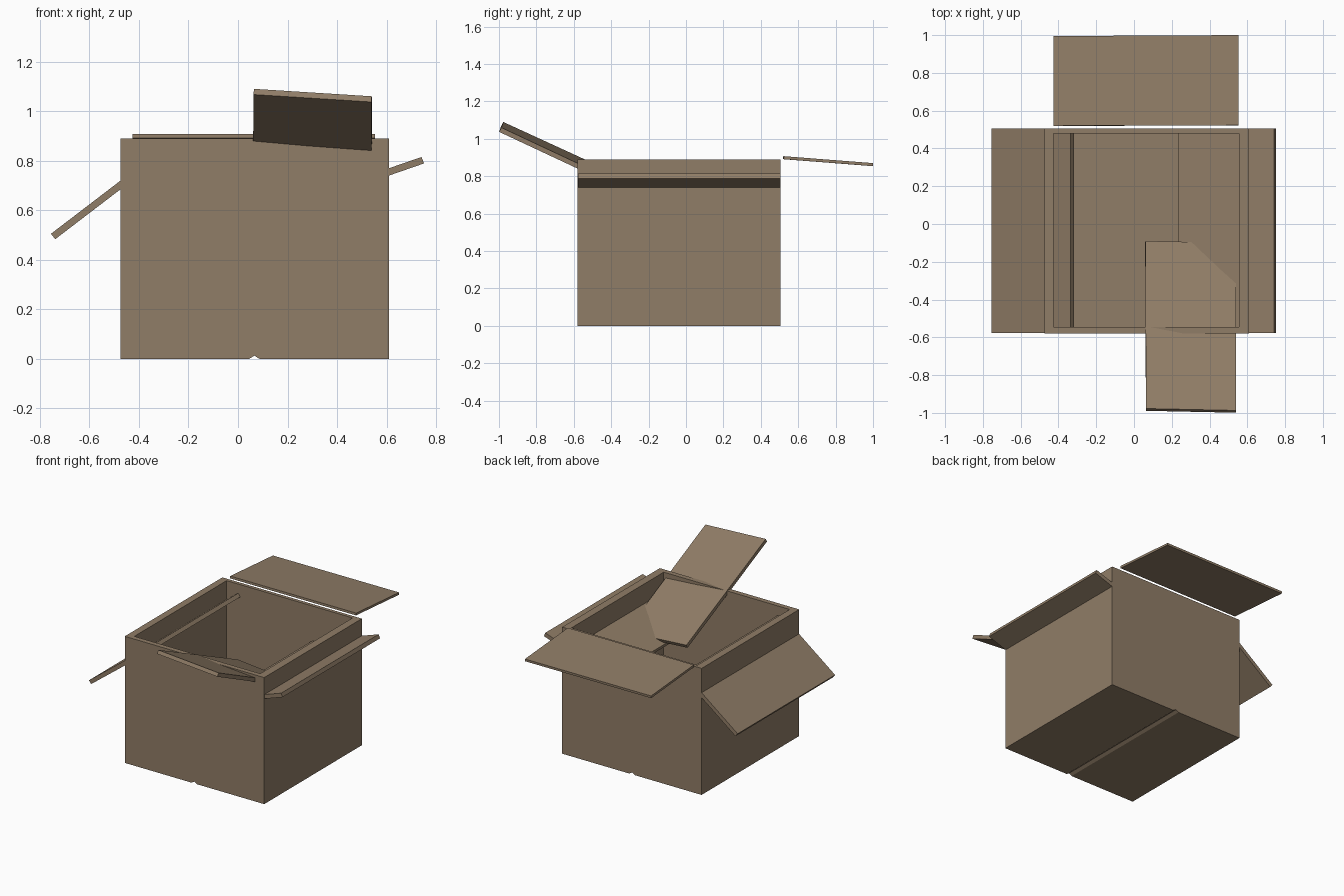
import bpy, bmesh
from mathutils import Vector

if "Cube" in bpy.data.objects:
    bpy.data.objects.remove(bpy.data.objects["Cube"])

cardboard = bpy.data.materials.new("cardboard_brown")
cardboard.diffuse_color = (0.28, 0.205, 0.135, 1)
cardboard.use_nodes = True
cardboard.node_tree.nodes["Principled BSDF"].inputs["Base Color"].default_value = cardboard.diffuse_color


def finish(bm, name):
    bmesh.ops.recalc_face_normals(bm, faces=bm.faces)
    mesh = bpy.data.meshes.new(name)
    bm.to_mesh(mesh)
    bm.free()
    mesh.materials.append(cardboard)
    obj = bpy.data.objects.new(name, mesh)
    bpy.context.collection.objects.link(obj)
    return obj


def plate(name, corners, offset):
    """Flat board: four top corners swept by an offset to the underside."""
    bm = bmesh.new()
    top = bm.faces.new([bm.verts.new(c) for c in corners])
    swept = bmesh.ops.extrude_face_region(bm, geom=[top], use_keep_orig=True)
    moved = [v for v in swept["geom"] if isinstance(v, bmesh.types.BMVert)]
    bmesh.ops.translate(bm, verts=moved, vec=Vector(offset))
    return finish(bm, name)


def side_flap(name, outer, inner, offset):
    """Flap running the depth of the box, from (x, z) outside to (x, z) inside."""
    y0, y1 = -0.578, 0.505
    (xa, za), (xb, zb) = outer, inner
    return plate(name, [(xa, y0, za), (xb, y0, zb), (xb, y1, zb), (xa, y1, za)], offset)


# Box body: end profile with a seam groove underneath, swept front to back
Y0, Y1, TOP, FLOOR = -0.58, 0.505, 0.89, 0.03
profile = [(-0.475, 0), (0.045, 0), (0.066, 0.013), (0.087, 0),
           (0.61, 0), (0.61, TOP), (-0.475, TOP)]
bm = bmesh.new()
end = bm.faces.new([bm.verts.new((x, Y0, z)) for x, z in profile])
swept = bmesh.ops.extrude_face_region(bm, geom=[end], use_keep_orig=True)
bmesh.ops.translate(bm, verts=[v for v in swept["geom"] if isinstance(v, bmesh.types.BMVert)],
                    vec=(0, Y1 - Y0, 0))

# Hollow: inset the lid face to the wall thicknesses, then sink it to the floor
lid = next(f for f in bm.faces if all(v.co.z > TOP - 0.001 for v in f.verts))
bmesh.ops.inset_individual(bm, faces=[lid], thickness=0.03)
for v in lid.verts:
    v.co.x = -0.425 if v.co.x < 0 else 0.555
    v.co.y = -0.545 if v.co.y < 0 else 0.48
sunk = bmesh.ops.extrude_discrete_faces(bm, faces=[lid])["faces"][0]
for v in sunk.verts:
    v.co.z = FLOOR
finish(bm, "box_body")

# Left and right flaps pass through the walls into the box
side_flap("left_flap", (-0.755, 0.505), (-0.335, 0.826), (0.017, -0.022, 0))
bpy.data.objects.remove(bpy.data.objects["left_flap"])
side_flap("left_flap", (-0.755, 0.505), (-0.335, 0.826), (0.017, 0, -0.022))
side_flap("right_flap", (0.741, 0.815), (0.235, 0.64), (0.010, 0, -0.026))

# Back flap rests just behind the rim
plate("back_flap", [(-0.425, 0.52, 0.907), (0.553, 0.523, 0.907),
                    (0.553, 1.0, 0.87), (-0.425, 0.995, 0.87)], (0, -0.001, -0.016))

# Loose front flap tilts over the front wall and down into the box
plate("front_flap", [(0.064, -0.977, 1.09), (0.54, -0.987, 1.06),
                     (0.54, -0.10, 0.645), (0.06, -0.09, 0.683)], (-0.001, -0.012, -0.023))
